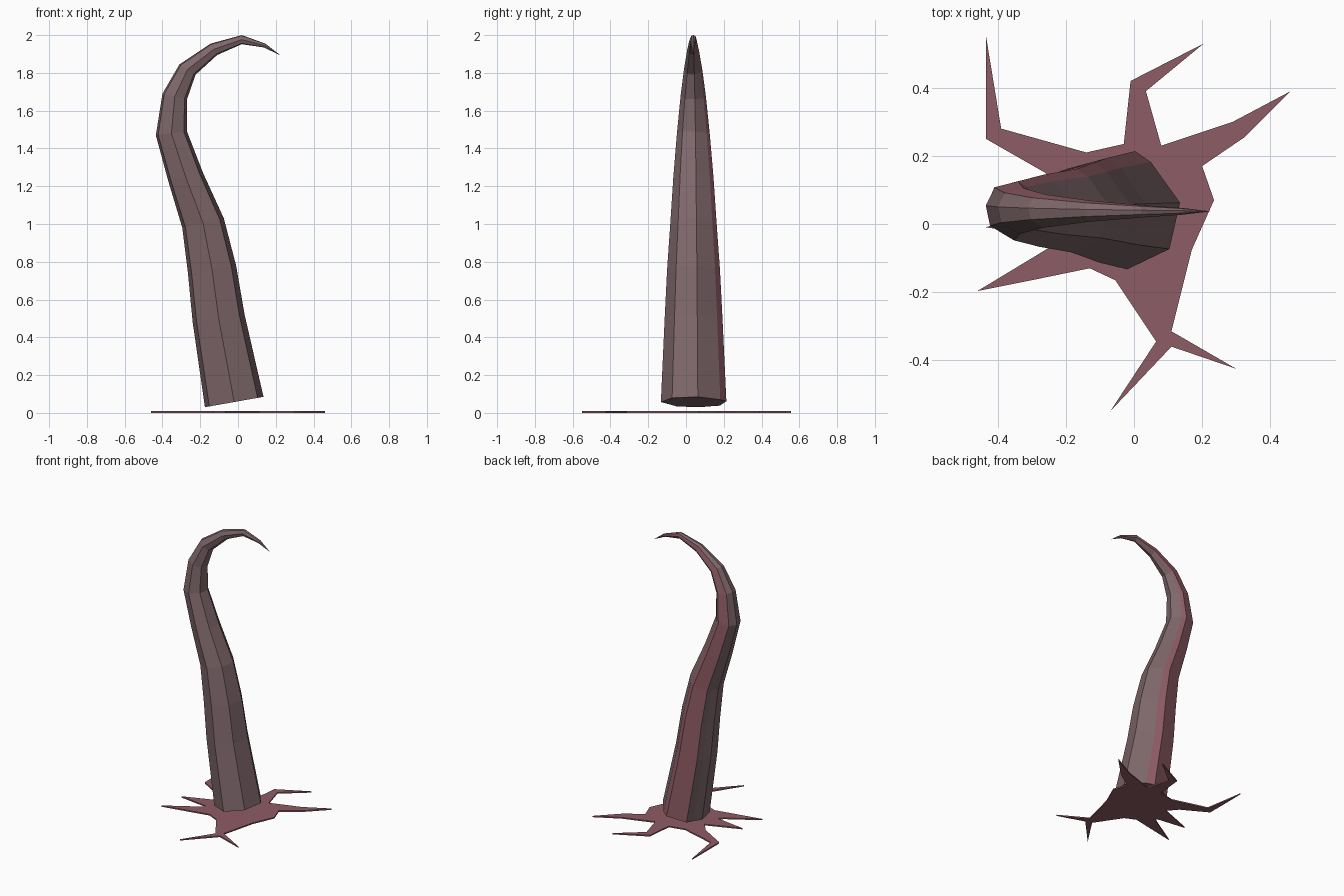
import bpy
import bmesh

cube = bpy.data.objects.get("Cube")
if cube:
    bpy.data.objects.remove(cube)


def material(name, rgb):
    mat = bpy.data.materials.new(name)
    mat.use_nodes = True
    mat.diffuse_color = (*rgb, 1)
    mat.node_tree.nodes["Principled BSDF"].inputs["Base Color"].default_value = (*rgb, 1)
    return mat


def finish(name, bm, *mats):
    bmesh.ops.recalc_face_normals(bm, faces=bm.faces)
    mesh = bpy.data.meshes.new(name)
    bm.to_mesh(mesh)
    bm.free()
    for mat in mats:
        mesh.materials.append(mat)
    obj = bpy.data.objects.new(name, mesh)
    bpy.context.collection.objects.link(obj)
    return obj


skin = material("dusky brown", (0.21, 0.135, 0.145))
flesh = material("dull red", (0.27, 0.108, 0.128))

# Tentacle: one cross-section swept along an S-curve with a hooked tip
CENTRE_Y = 0.037
section = [(1, .15), (.45, .85), (.15, 1.04), (-.7, .83), (-.82, .55),
           (-1, .2), (-.85, -.5), (0, -1), (.8, -.65)]
STRIPE_SIDES = (1, 2)

# Outer edge x, z; inner edge x, z; half depth
stations = [
    (-.175, .03, .135, .085, .17),
    (-.24, .48, .035, .52, .15),
    (-.265, .74, -.01, .78, .137),
    (-.295, .98, -.075, 1.03, .12),
    (-.37, 1.23, -.185, 1.27, .104),
    (-.435, 1.47, -.27, 1.49, .085),
    (-.40, 1.69, -.27, 1.66, .066),
    (-.31, 1.845, -.225, 1.79, .048),
    (-.145, 1.955, -.11, 1.895, .03),
    (.02, 2.0, .02, 1.952, .018),
    (.145, 1.955, .135, 1.935, .01),
]

bm = bmesh.new()
rings = []
for ox, oz, ix, iz, depth in stations:
    ring = []
    for u, v in section:
        t = (u + 1) / 2
        ring.append(bm.verts.new((ox + (ix - ox) * t, CENTRE_Y + v * depth, oz + (iz - oz) * t)))
    rings.append(ring)

n = len(section)
tip = bm.verts.new((.225, CENTRE_Y, 1.893))
bm.faces.new(rings[0])
for k in range(n):
    j = (k + 1) % n
    strip = [bm.faces.new((a[k], a[j], b[j], b[k])) for a, b in zip(rings, rings[1:])]
    strip.append(bm.faces.new((rings[-1][k], rings[-1][j], tip)))
    if k in STRIPE_SIDES:
        for face in strip:
            face.material_index = 1
finish("tentacle", bm, skin, flesh)

# Ragged ground splat with branching spikes
outline = [
    (-.435, .555), (-.39, .28), (-.14, .21), (-.03, .235), (-.01, .42),
    (.205, .53), (.035, .39), (.08, .23), (.29, .30), (.46, .39),
    (.325, .255), (.2, .17), (.235, .07), (.17, -.075), (.11, -.315),
    (.3, -.425), (.11, -.36), (-.07, -.55), (.065, -.345), (-.055, -.165),
    (-.13, -.13), (-.3, -.165), (-.46, -.197), (-.25, -.07), (-.22, -.04),
    (-.435, -.01), (-.2, .08), (-.26, .15), (-.435, .25),
]
bm = bmesh.new()
base = bm.faces.new([bm.verts.new((x, y, 0)) for x, y in outline])
grown = bmesh.ops.extrude_face_region(bm, geom=[base], use_keep_orig=True)
for item in grown["geom"]:
    if isinstance(item, bmesh.types.BMVert):
        item.co.z = 0.009
finish("ground_splat", bm, flesh)
